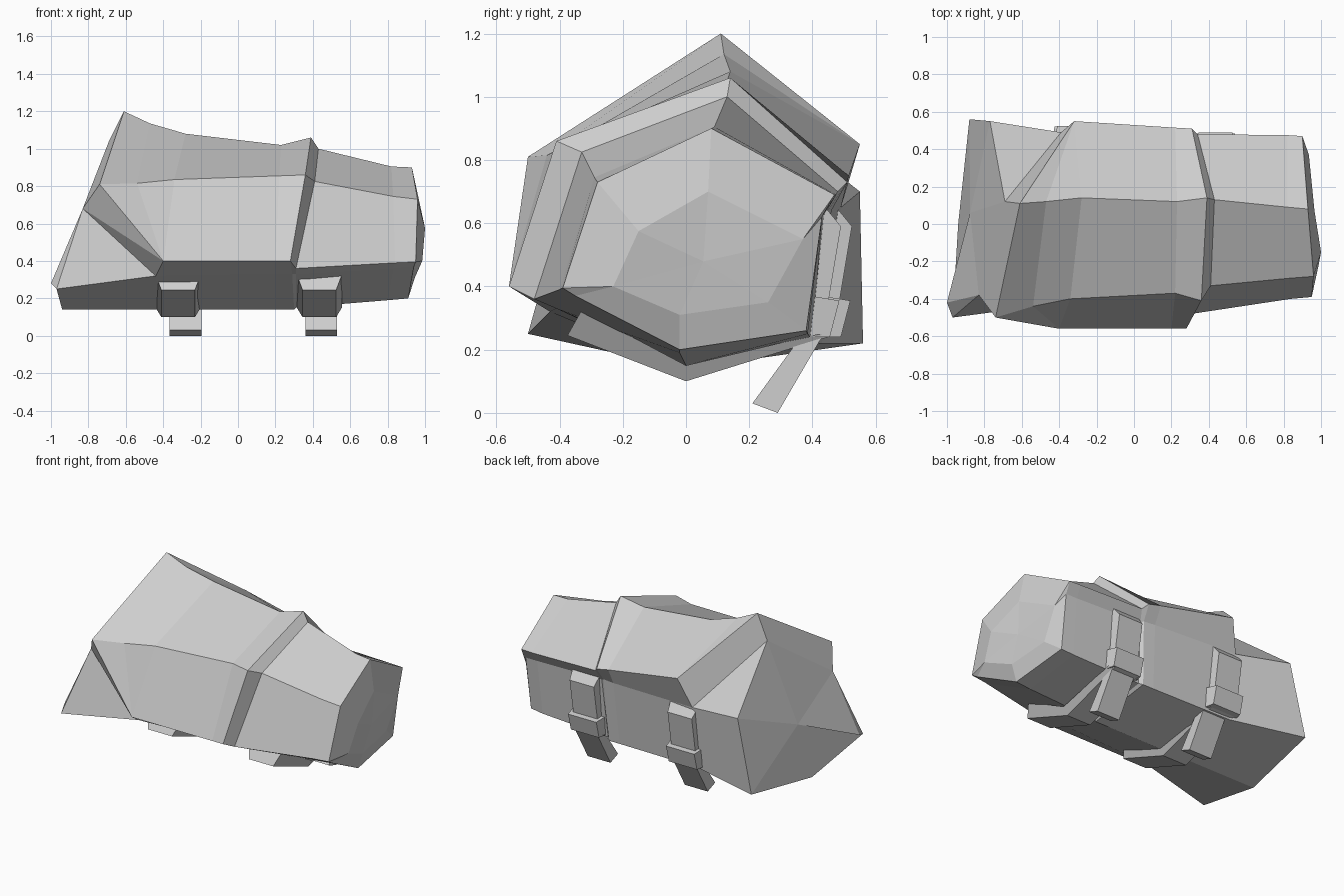
import bpy, bmesh
from mathutils import Vector

if "Cube" in bpy.data.objects:
    bpy.data.objects.remove(bpy.data.objects["Cube"])

grey = bpy.data.materials.new("plain grey")
grey.diffuse_color = (0.62, 0.62, 0.62, 1)
grey.use_nodes = True
grey.node_tree.nodes["Principled BSDF"].inputs["Base Color"].default_value = grey.diffuse_color


def finish(name, bm):
    bmesh.ops.remove_doubles(bm, verts=bm.verts, dist=0.0005)
    bmesh.ops.recalc_face_normals(bm, faces=bm.faces)
    me = bpy.data.meshes.new(name)
    bm.to_mesh(me)
    bm.free()
    me.materials.append(grey)
    ob = bpy.data.objects.new(name, me)
    bpy.context.collection.objects.link(ob)
    return ob


def skin(name, rings, start_push=0.0):
    """Join rings of equal point count, closing the ends with shallow fans."""
    bm = bmesh.new()
    n = len(rings[0])
    for a, b in zip(rings, rings[1:]):
        for i in range(n):
            j = (i + 1) % n
            pts = []
            for p in (a[i], a[j], b[j], b[i]):
                if p not in pts:
                    pts.append(p)
            if len(pts) > 2 and set(pts) != set((a[i], a[j])):
                bm.faces.new([bm.verts.new(p) for p in pts])
    for ring, push in ((rings[0], start_push), (rings[-1], 0)):
        mid = sum((Vector(p) for p in ring), Vector((push * n, 0, 0))) / n
        for i in range(n):
            a, b = ring[i], ring[(i + 1) % n]
            if a != b:
                bm.faces.new([bm.verts.new(p) for p in (a, b, mid)])
    return finish(name, bm)


def slab(name, profile, x0, x1, taper=0.0):
    """Extrude a (y, z) profile along x; taper narrows the second half of it."""
    h = len(profile) // 2
    a = [(x0 + (taper if i >= h else 0), y, z) for i, (y, z) in enumerate(profile)]
    b = [(x1 - (taper if i >= h else 0), y, z) for i, (y, z) in enumerate(profile)]
    bm = bmesh.new()
    va, vb = [bm.verts.new(p) for p in a], [bm.verts.new(p) for p in b]
    bm.faces.new(va)
    bm.faces.new(vb[::-1])
    for i in range(len(a)):
        j = (i + 1) % len(a)
        bm.faces.new((va[i], vb[i], vb[j], va[j]))
    return finish(name, bm)


# ring order: top, front upper, front lower, front lip, bottom,
#             back lower, back lip, back upper
T, FU = (-.69, .12, 1.04), (-.83, -.38, .68)
corner = (-.97, -.50, .25)
lip_f, lip_b = (-.44, -.43, .32), (-.39, .49, .65)
bottom, back_low = (-.42, 0, .14), (-.39, .43, .22)
end_bottom, end_back = (-.94, 0, .14), (-.88, .56, .22)
back_top = (-.77, .55, .70)
shell_f, shell_b = (-.40, -.56, .40), (-.32, .55, .85)
# shared seam between the two guards
seam = [(.43, .13, 1.0), (.41, -.33, .825), (.31, -.48, .36), (.31, -.41, .33),
        (.31, 0, .15), (.30, .40, .23), (.32, .44, .63), (.34, .48, .70)]

# flared end and main shell
skin("main_guard", [
    [T, FU, (-1, -.42, .28), corner, end_bottom, end_back, back_top, back_top],
    [T, FU, FU, corner, end_bottom, end_back, back_top, back_top],
    [T, FU, FU, lip_f, bottom, back_low, lip_b, lip_b],
    [(-.61, .11, 1.2), (-.74, -.50, .81), shell_f, lip_f,
     bottom, back_low, lip_b, shell_b],
    [(-.47, .12, 1.135), (-.54, -.44, .815), shell_f, lip_f,
     bottom, back_low, lip_b, shell_b],
    [(-.28, .14, 1.08), (-.34, -.40, .835), shell_f, lip_f,
     bottom, back_low, lip_b, shell_b],
    [(.23, .12, 1.02), (.22, -.37, .855), (.20, -.56, .40), (.20, -.41, .33),
     (.20, 0, .14), (.20, .42, .22), (.22, .46, .64), (.22, .515, .75)],
    [(.39, .14, 1.06), (.36, -.41, .86), (.28, -.56, .40), (.29, -.41, .33),
     (.30, 0, .14), (.28, .42, .22), (.30, .45, .64), (.31, .51, .73)],
    seam,
], -0.02)

# narrow end with a domed cap
low_in, back_in = (.985, -.23, .40), (.935, .37, .55)
skin("narrow_guard", [
    seam,
    [(.82, .09, .905), (.83, -.29, .745), (.84, -.40, .39), (.83, -.35, .36),
     (.80, -.02, .19), (.80, .385, .25), (.81, .43, .62), (.82, .475, .69)],
    [(.93, .08, .90), (.96, -.28, .73), (.95, -.39, .395), (.94, -.35, .37),
     (.91, -.02, .20), (.89, .38, .26), (.895, .43, .62), (.90, .47, .69)],
    [(.965, .07, .70), (1, -.15, .575), low_in, low_in,
     (.945, -.02, .31), (.925, .26, .35), back_in, back_in],
])

# straps, buckles and loose strap tails
for side, x, tail, dy in (("left", -.32, -.28, .01), ("right", .435, .445, -.025)):
    # bevelled strap wrapping the underside
    slab(side + "_under_strap",
         [(-.33, .325), (0, .15), (.42, .25), (.45, .24), (0, .10), (-.375, .245)],
         x - .12, x + .12, .03)
    slab(side + "_back_strap",
         [(y + dy, z) for y, z in ((.40, .24), (.43, .65), (.47, .645),
                                   (.515, .59), (.475, .35), (.45, .24))],
         x - .1, x + .1, .01)
    slab(side + "_buckle",
         [(y + dy, z) for y, z in ((.40, .24), (.42, .37), (.51, .355), (.48, .24))],
         x - .12, x + .12, .015)
    slab(side + "_strap_tail",
         [(.37, .25), (.43, .24), (.29, 0), (.21, .03)],
         tail - .085, tail + .085)
